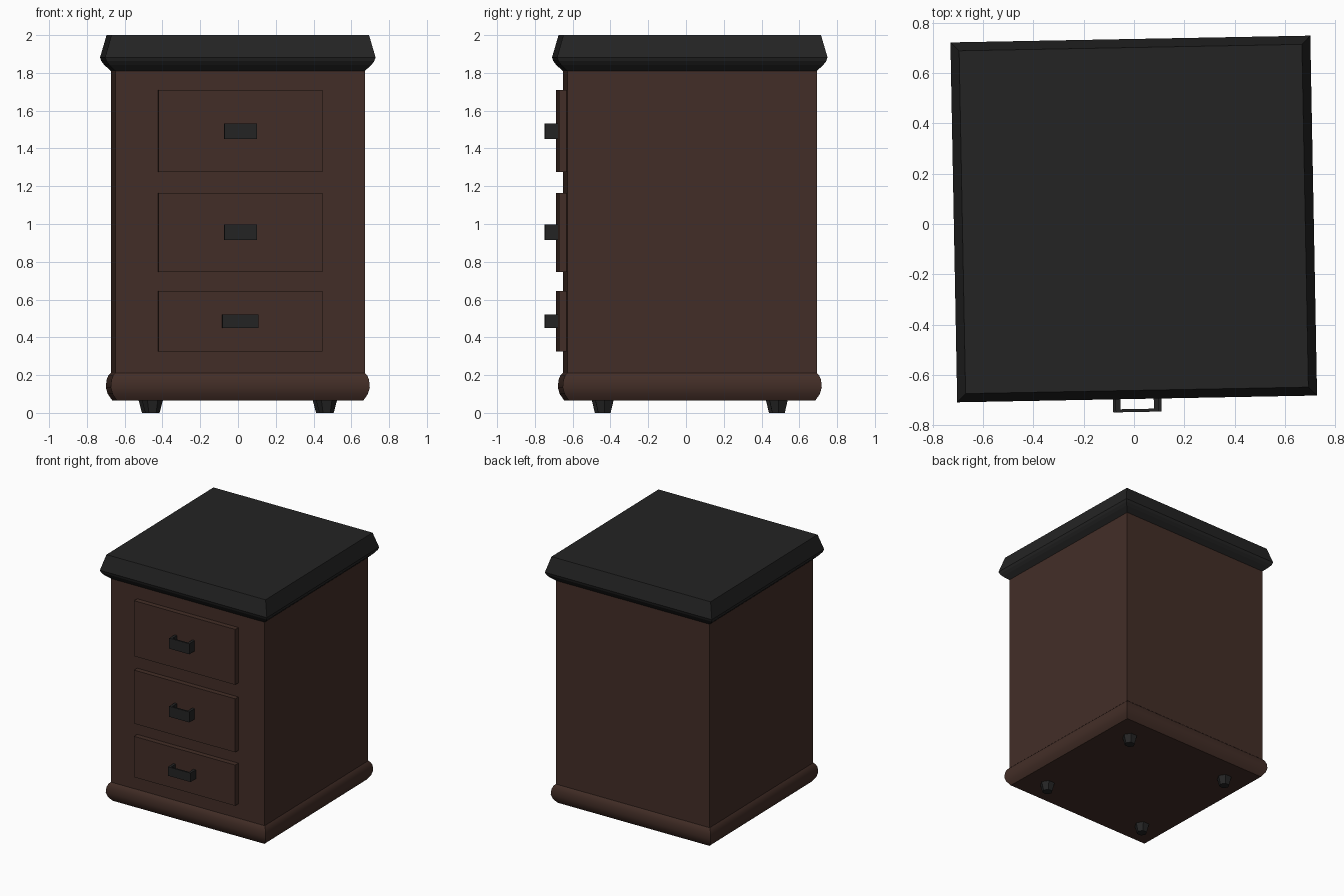
import bpy, bmesh, math
from mathutils import Matrix

if "Cube" in bpy.data.objects:
    bpy.data.objects.remove(bpy.data.objects["Cube"])

# whole cabinet is turned about one degree around z
TURN = Matrix.Translation((-0.001, 0.02, 0)) @ Matrix.Rotation(math.radians(1.08), 4, 'Z')


def material(name, rgb):
    m = bpy.data.materials.new(name)
    m.diffuse_color = (*rgb, 1)
    m.use_nodes = True
    m.node_tree.nodes["Principled BSDF"].inputs["Base Color"].default_value = m.diffuse_color
    return m


WOOD = material("dark_brown_wood", (0.056, 0.027, 0.020))
BLACK = material("charcoal_black", (0.0175, 0.0175, 0.0175))


def finish(name, bm, mat):
    bmesh.ops.recalc_face_normals(bm, faces=bm.faces)
    me = bpy.data.meshes.new(name)
    bm.to_mesh(me)
    bm.free()
    me.transform(TURN)
    me.materials.append(mat)
    ob = bpy.data.objects.new(name, me)
    bpy.context.collection.objects.link(ob)
    return ob


def loft(name, profile, mat, sides=4, centre=(0, 0), spin=math.pi / 4):
    """Stack polygon rings; profile is (corner radius, z)."""
    bm = bmesh.new()
    rings = []
    for r, z in profile:
        rings.append([bm.verts.new((centre[0] + r * math.cos(spin + 2 * math.pi * i / sides),
                                    centre[1] + r * math.sin(spin + 2 * math.pi * i / sides), z))
                      for i in range(sides)])
    for a, b in zip(rings, rings[1:]):
        for i in range(sides):
            j = (i + 1) % sides
            bm.faces.new((a[i], a[j], b[j], b[i]))
    bm.faces.new(rings[0])
    bm.faces.new(rings[-1])
    return finish(name, bm, mat)


def square(name, profile, mat):
    return loft(name, [(h * math.sqrt(2), z) for h, z in profile], mat)


def add_box(bm, x0, x1, y0, y1, z0, z1):
    m = Matrix.Translation(((x0 + x1) / 2, (y0 + y1) / 2, (z0 + z1) / 2)) \
        @ Matrix.Diagonal((x1 - x0, y1 - y0, z1 - z0, 1))
    bmesh.ops.create_cube(bm, size=1, matrix=m)


# body, base moulding and top slab
square("cabinet_body", [(0.66, 0.20), (0.66, 1.82)], WOOD)
base = square("base_moulding", [(0.652, 0.065), (0.676, 0.10), (0.686, 0.135),
                                (0.682, 0.175), (0.672, 0.20), (0.655, 0.217)], WOOD)
top = square("top_slab", [(0.66, 1.81), (0.694, 1.842), (0.709, 1.862),
                          (0.716, 1.882), (0.682, 2.0)], BLACK)

# smooth the rounded moulding
bpy.context.view_layer.objects.active = base
base.select_set(True)
bpy.ops.object.shade_smooth_by_angle(angle=math.radians(40))

# drawers with bracket handles: drawer z range, handle z range, handle half width
drawers = [("top", 1.275, 1.71, 1.45, 1.533, 0.086),
           ("middle", 0.745, 1.165, 0.915, 0.998, 0.086),
           ("bottom", 0.325, 0.645, 0.45, 0.52, 0.096)]
for label, z0, z1, h0, h1, w in drawers:
    bm = bmesh.new()
    add_box(bm, -0.434, 0.434, -0.70, -0.65, z0, z1)
    finish(label + "_drawer", bm, WOOD)
    bm = bmesh.new()
    add_box(bm, -w, w, -0.768, -0.756, h0, h1)
    for s in (-1, 1):
        x = s * (w - 0.01)
        add_box(bm, x - 0.01, x + 0.01, -0.756, -0.69, h0, h1)
    finish(label + "_handle", bm, BLACK)

# tapered feet
for sx, nx in ((-1, "left"), (1, "right")):
    for sy, ny in ((-1, "front"), (1, "back")):
        loft(f"{ny}_{nx}_foot", [(0.038, 0), (0.057, 0.072)], BLACK, 6,
             (sx * 0.461, sy * 0.461), 0)
